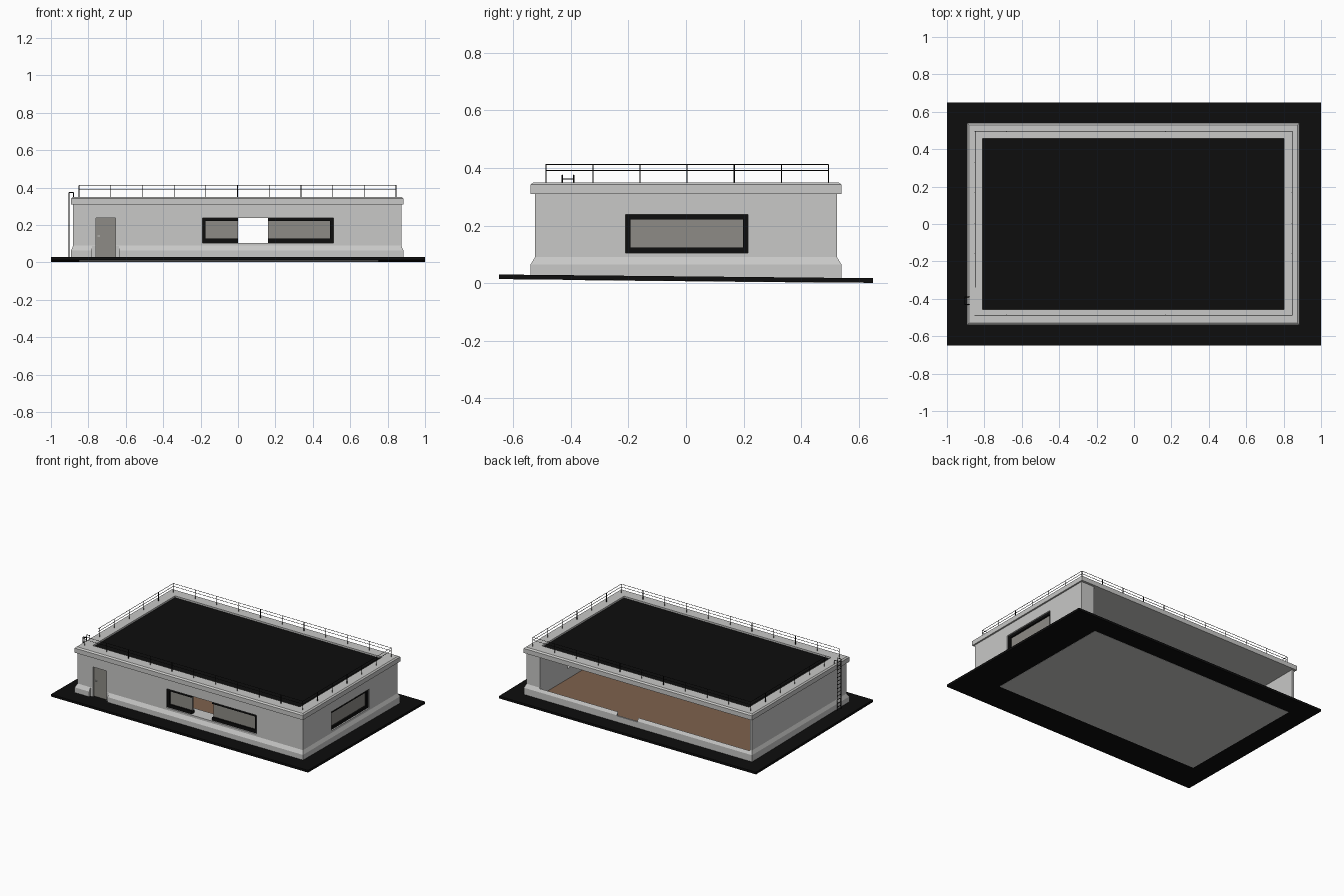
import bpy, bmesh
from mathutils import Vector

if "Cube" in bpy.data.objects:
    bpy.data.objects.remove(bpy.data.objects["Cube"])


def material(name, r, g, b):
    m = bpy.data.materials.new(name)
    m.diffuse_color = (r, g, b, 1)
    m.use_nodes = True
    m.node_tree.nodes["Principled BSDF"].inputs["Base Color"].default_value = m.diffuse_color
    return m


WALL = material("light_grey_plaster", 0.58, 0.58, 0.57)
BLACK = material("black", 0.004, 0.004, 0.004)
GLASS = material("warm_grey_panel", 0.27, 0.26, 0.24)
BROWN = material("brown_floor", 0.21, 0.12, 0.075)


def make(name, bm, *mats):
    bmesh.ops.recalc_face_normals(bm, faces=bm.faces[:])
    me = bpy.data.meshes.new(name)
    bm.to_mesh(me)
    bm.free()
    ob = bpy.data.objects.new(name, me)
    bpy.context.collection.objects.link(ob)
    for m in mats:
        me.materials.append(m)
    return ob


def add_box(bm, x, y, z):
    vs = bmesh.ops.create_cube(bm, size=1)["verts"]
    for v in vs:
        v.co = [a[0] + (c + 0.5) * (a[1] - a[0]) for a, c in zip((x, y, z), v.co)]
    return vs


def box(name, x, y, z, *mats):
    bm = bmesh.new()
    add_box(bm, x, y, z)
    return make(name, bm, *mats)


def add_bar(bm, p, q, r=0.002):
    p, q = Vector(p), Vector(q)
    d = q - p
    vs = bmesh.ops.create_cone(bm, cap_ends=True, segments=6, radius1=r, radius2=r,
                               depth=d.length)["verts"]
    rot = d.to_track_quat('Z', 'Y')
    for v in vs:
        v.co = rot @ v.co + (p + q) / 2


def tilted_box(name, x, y, z, mat):
    # ground slopes down slightly towards the back
    ob = box(name, x, y, z, mat)
    for v in ob.data.vertices:
        v.co.z += 0.0065 - 0.01 * v.co.y
    return ob


# ground slab, with the room's underside showing as a thin plate
tilted_box("ground_slab", (-1, 1), (-0.65, 0.65), (0.001, 0.017), BLACK)
tilted_box("floor_underside", (-0.85, 0.75), (-0.43, 0.51), (0.0, 0.004), WALL)

# building shell: rectangular rings lofted upward (half x, half y, z)
rings = [(0.888, 0.54, 0.018), (0.888, 0.54, 0.065), (0.877, 0.525, 0.09),
         (0.877, 0.525, 0.31), (0.888, 0.541, 0.31), (0.888, 0.541, 0.342),
         (0.879, 0.53, 0.35), (0.806, 0.457, 0.35), (0.806, 0.457, 0.338)]
CX = -0.004
bm = bmesh.new()
loops = [[bm.verts.new((CX + sx * hx, sy * hy, z))
          for sx, sy in ((-1, -1), (1, -1), (1, 1), (-1, 1))] for hx, hy, z in rings]
for a, b in zip(loops, loops[1:]):
    for i in range(4):
        j = (i + 1) % 4
        bm.faces.new((a[i], a[j], b[j], b[i]))
bm.faces.new(loops[0][::-1])
bm.faces.new(loops[-1]).material_index = 1
shell = make("building_shell", bm, WALL, BLACK)

# cut the room (open at the back), windows, door and plinth gaps
FX, WZ = (-0.19, 0.51), (0.105, 0.238)
SY = (-0.21, 0.215)
cuts = [((-0.866, 0.77), (-0.43, 0.528), (0.03, 0.312)),
        (FX, (-0.6, -0.4), WZ),
        ((0.7, 0.95), SY, WZ),
        ((-0.76, -0.655), (-0.6, -0.505), (0.0, 0.238)),
        ((-0.78, -0.637), (-0.6, -0.526), (0.0, 0.1)),
        ((0.0, 0.16), (0.45, 0.6), (0.06, 0.2))]
bpy.context.view_layer.objects.active = shell
for c in cuts:
    cutter = box("cutter", *c)
    cutter.hide_render = True
    mod = shell.modifiers.new("cut", 'BOOLEAN')
    mod.operation, mod.solver, mod.object = 'DIFFERENCE', 'EXACT', cutter
    bpy.ops.object.modifier_apply(modifier=mod.name)
    bpy.data.objects.remove(cutter)

# brown room floor
box("room_floor", (-0.866, 0.77), (-0.43, 0.527), (0.029, 0.033), BROWN)

# front window: frame and panes on either side of the open gap
T = 0.017
FY = (-0.515, -0.485)
bm = bmesh.new()
for x0, x1, post in ((FX[0], 0.0, FX[0]), (0.16, FX[1], FX[1] - T)):
    add_box(bm, (x0, x1), FY, (WZ[0], WZ[0] + 0.022))
    add_box(bm, (x0, x1), FY, (WZ[1] - T, WZ[1]))
    add_box(bm, (post, post + T), FY, WZ)
make("front_window_frame", bm, BLACK)
box("front_pane_left", (FX[0], 0.0), (-0.503, -0.497), WZ, GLASS)
box("front_pane_right", (0.16, FX[1]), (-0.503, -0.497), WZ, GLASS)

# right side window
RX = (0.832, 0.863)
bm = bmesh.new()
add_box(bm, RX, SY, (WZ[0], WZ[0] + 0.018))
add_box(bm, RX, SY, (WZ[1] - T, WZ[1]))
for y in (SY[0], SY[1] - T):
    add_box(bm, RX, (y, y + T), WZ)
make("side_window_frame", bm, BLACK)
box("side_pane", (0.845, 0.851), SY, WZ, GLASS)

# front door with handle
box("front_door", (-0.76, -0.655), (-0.512, -0.504), (0.028, 0.238), GLASS)
box("door_handle", (-0.75, -0.738), (-0.52, -0.511), (0.138, 0.143), WALL)

# roof railing: two rails and posts; a gap is left at the ladder
X0, X1, Y0, Y1, YG = -0.85, 0.845, -0.487, 0.495, -0.34
bm = bmesh.new()
path = [(X0, Y0), (X1, Y0), (X1, Y1), (X0, Y1), (X0, YG)]
for (ax, ay), (bx, by) in zip(path, path[1:]):
    for z in (0.392, 0.412):
        add_bar(bm, (ax, ay, z), (bx, by, z), 0.0015)
posts = set()
for i in range(11):
    x = round(X0 + (X1 - X0) * i / 10, 4)
    posts |= {(x, Y0), (x, Y1)}
for i in range(7):
    y = round(Y0 + (Y1 - Y0) * i / 6, 4)
    posts.add((X1, y))
    if i > 0:
        posts.add((X0, y))
for x, y in sorted(posts):
    add_bar(bm, (x, y, 0.348), (x, y, 0.412))
make("roof_railing", bm, BLACK)

# ladder on the left wall, hooked over the parapet
bm = bmesh.new()
for y in (-0.43, -0.39):
    pts = [(-0.904, y, 0.025), (-0.904, y, 0.375), (-0.88, y, 0.375), (-0.88, y, 0.347)]
    for p, q in zip(pts, pts[1:]):
        add_bar(bm, p, q, 0.0025)
for i in range(13):
    z = 0.05 + i * 0.026
    add_bar(bm, (-0.904, -0.43, z), (-0.904, -0.39, z))
make("wall_ladder", bm, BLACK)
